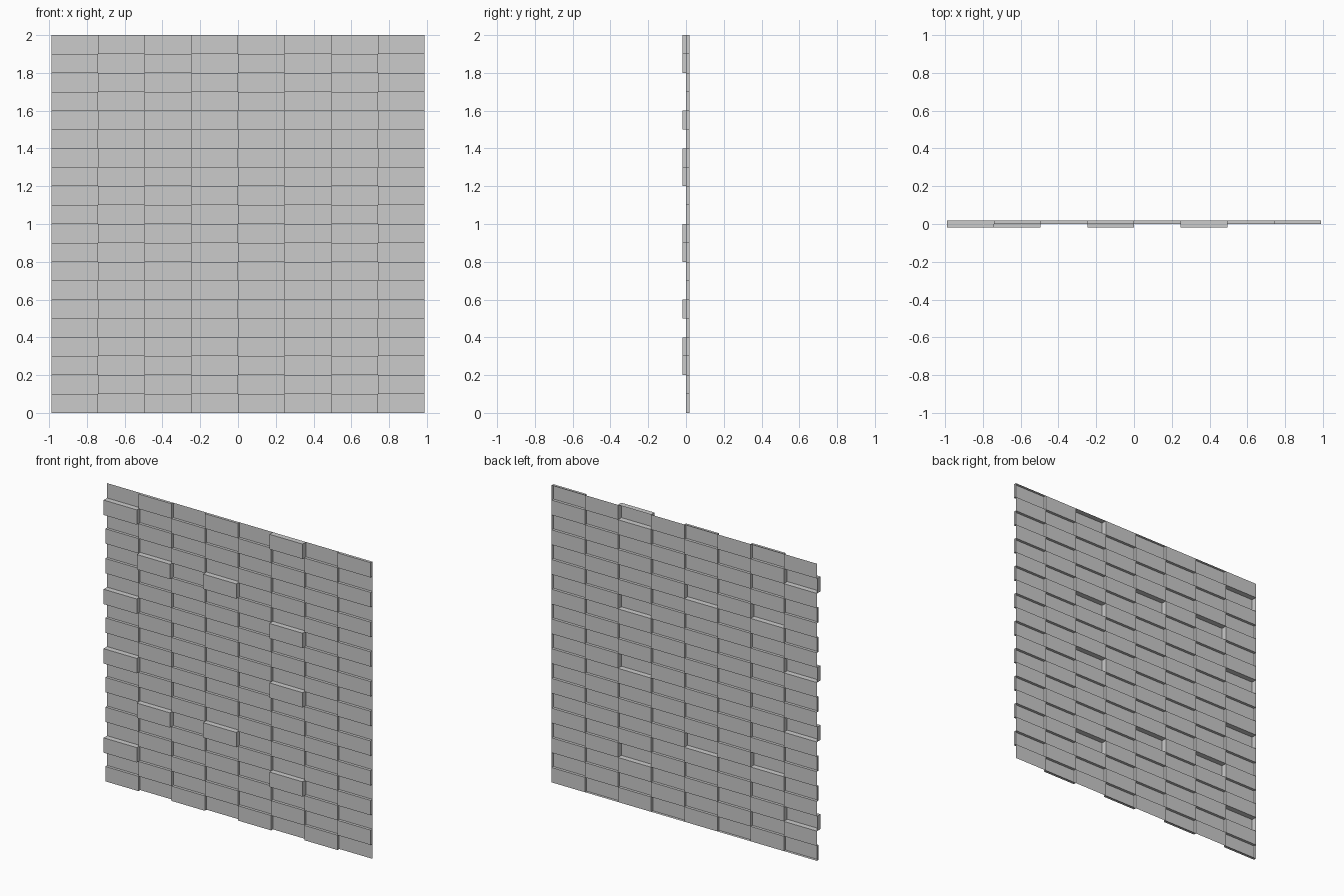
import bpy
import bmesh
from mathutils import Matrix, Vector

if "Cube" in bpy.data.objects:
    bpy.data.objects.remove(bpy.data.objects["Cube"])

COLS, ROWS = 8, 20
HALF_W, STEP = 0.988, 0.0185   # half panel width, depth of one relief step

# cells pushed out twice as far: column -> rows in a pattern repeating every 10 rows
DEEP = {0: (8, 2), 1: (5,), 3: (5,), 5: (9, 3)}

# flat upright sheet facing -y, divided into brick-shaped cells
bm = bmesh.new()
place = (Matrix.Translation((0, STEP, 1)) @ Matrix.Rotation(1.5707963267948966, 4, 'X')
         @ Matrix.Diagonal((HALF_W, 1, 1, 1)))
bmesh.ops.create_grid(bm, x_segments=COLS, y_segments=ROWS, size=1, matrix=place)

# checkerboard of raised cells
raised = []
for f in bm.faces:
    c = f.calc_center_median()
    col = int((c.x + HALF_W) / (2 * HALF_W) * COLS)
    row = int(c.z / 2 * ROWS)
    if (col + row) % 2 == 0:
        raised.append(f)
out = bmesh.ops.extrude_discrete_faces(bm, faces=raised)["faces"]

# push each raised cell forward, the deep ones by two steps
for f in out:
    c = f.calc_center_median()
    col = int((c.x + HALF_W) / (2 * HALF_W) * COLS)
    row = int(c.z / 2 * ROWS)
    depth = 2 * STEP if row % 10 in DEEP.get(col, ()) else STEP
    bmesh.ops.translate(bm, verts=f.verts[:], vec=Vector((0, -depth, 0)))

mesh = bpy.data.meshes.new("brick_wall_panel")
bm.to_mesh(mesh)
bm.free()
panel = bpy.data.objects.new("brick_wall_panel", mesh)
bpy.context.collection.objects.link(panel)
